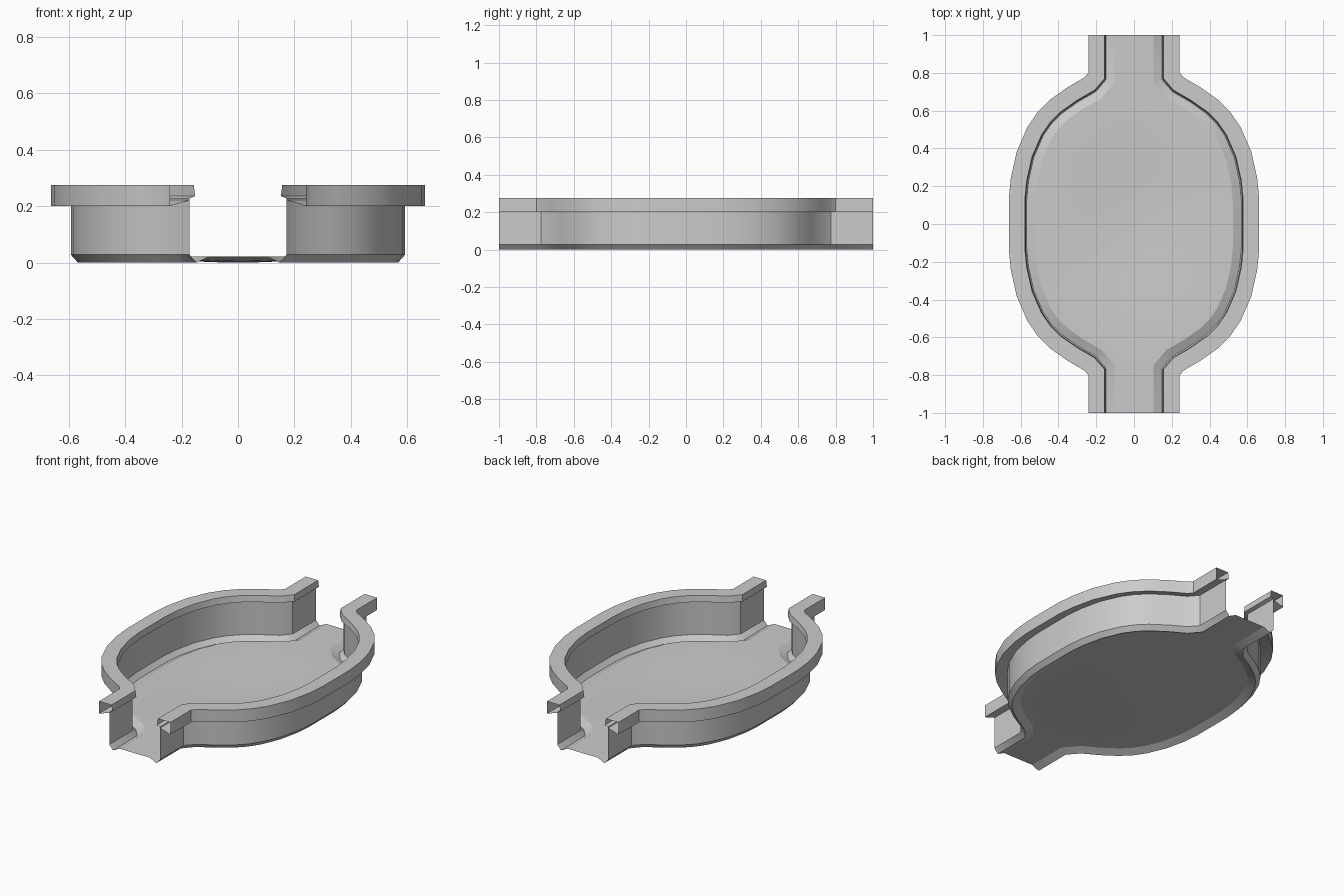
import bpy, bmesh, math
from mathutils import Vector

cube = bpy.data.objects.get("Cube")
if cube:
    bpy.data.objects.remove(cube)

grey = bpy.data.materials.new("plain grey")
grey.use_nodes = True
grey.diffuse_color = (0.6, 0.6, 0.6, 1)
grey.node_tree.nodes["Principled BSDF"].inputs["Base Color"].default_value = (0.6, 0.6, 0.6, 1)

# Plan of the lip on one side: straight channel, flare, rounded body
quarter = [(0.152, 1), (0.152, 0.767), (0.205, 0.705), (0.30, 0.65), (0.385, 0.59),
           (0.44, 0.535), (0.485, 0.47), (0.535, 0.355), (0.563, 0.23), (0.573, 0.13)]
plan = [Vector(p) for p in quarter] + [Vector((0.573, 0))]
plan += [Vector((x, -y)) for x, y in reversed(quarter)]


def offset(path, d):
    """Move a path outwards by d with mitred corners."""
    out = []
    for i, p in enumerate(path):
        normals = []
        for a, b in ((i - 1, i), (i, i + 1)):
            if a >= 0 and b < len(path):
                e = (path[b] - path[a]).normalized()
                normals.append(Vector((-e.y, e.x)))
        m = sum(normals, Vector((0, 0))).normalized()
        out.append(p + m * d / m.dot(normals[0]))
    return out


def add_grid(bm, rows):
    """Skin a list of equally long rows of points."""
    vs = [[bm.verts.new(p) for p in row] for row in rows]
    for r, s in zip(vs, vs[1:]):
        for i in range(len(r) - 1):
            bm.faces.new((r[i], r[i + 1], s[i + 1], s[i]))


def finish(name, bm):
    bmesh.ops.remove_doubles(bm, verts=bm.verts, dist=0.0005)
    bmesh.ops.recalc_face_normals(bm, faces=bm.faces)
    mesh = bpy.data.meshes.new(name)
    bm.to_mesh(mesh)
    bm.free()
    mesh.materials.append(grey)
    obj = bpy.data.objects.new(name, mesh)
    bpy.context.collection.objects.link(obj)
    bpy.ops.object.select_all(action='DESELECT')
    obj.select_set(True)
    bpy.context.view_layer.objects.active = obj
    bpy.ops.object.shade_smooth_by_angle(angle=math.radians(30))
    return obj


def sweep(name, section, side):
    bm = bmesh.new()
    rows = [[(side * p.x, p.y, z) for p in offset(plan, d)] for d, z in section]
    add_grid(bm, rows)
    return finish(name, bm)


# The path runs towards -y, so its left-hand normal points to +x
FLOOR_EDGE, FLOOR_Z = -0.05, 0.022
wall = [(FLOOR_EDGE, FLOOR_Z), (-0.005, 0), (0.02, 0.028), (0.02, 0.228)]
rim = [(0.02, 0.228), (0, 0.236), (0.005, 0.275), (0.09, 0.275), (0.09, 0.2), (0.02, 0.222)]
for side, label in ((1, "left"), (-1, "right")):
    sweep(label + "_wall", wall, side)
    sweep(label + "_hollow_rim", rim, side)

# Shallow dished floor spanning both walls
bm = bmesh.new()
rows = []
STEPS = 16
for p in offset(plan, FLOOR_EDGE):
    row = []
    for i in range(STEPS + 1):
        x = p.x * (2 * i / STEPS - 1)
        r = min(1, math.hypot(x / 0.52, p.y / 0.68))
        z = FLOOR_Z if i in (0, STEPS) else FLOOR_Z * r * r * (3 - 2 * r)
        row.append((x, p.y, z))
    rows.append(row)
add_grid(bm, rows)
floor = finish("dished_floor", bm)
if floor.data.polygons[0].normal.z < 0:
    floor.data.flip_normals()
